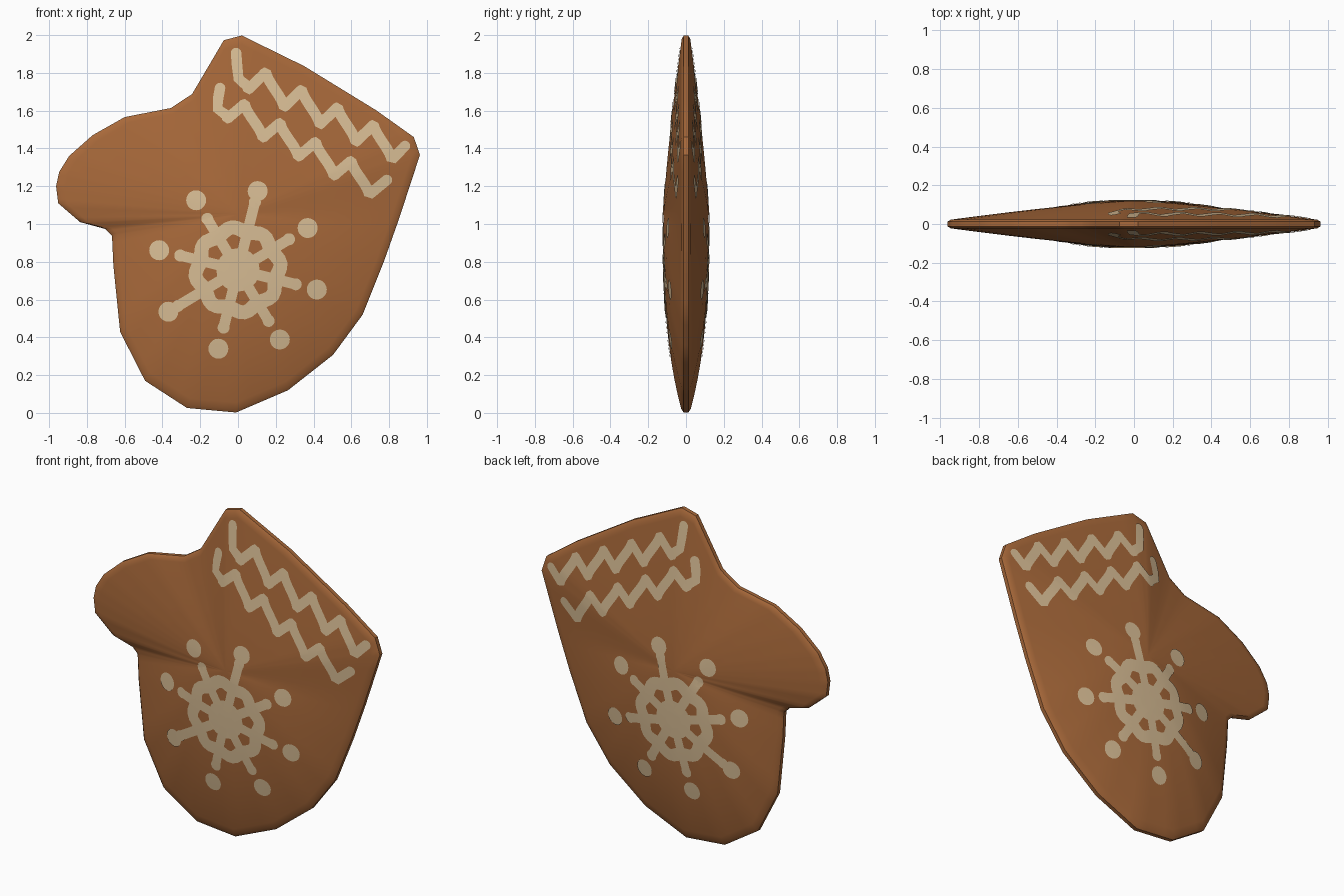
import bpy, bmesh, math
from mathutils import Vector as V

if "Cube" in bpy.data.objects:
    bpy.data.objects.remove(bpy.data.objects["Cube"])

def material(name, col):
    m = bpy.data.materials.new(name)
    m.diffuse_color = (*col, 1)
    m.use_nodes = True
    m.node_tree.nodes["Principled BSDF"].inputs["Base Color"].default_value = m.diffuse_color
    return m

BROWN = material("gingerbread_brown", (0.39, 0.14, 0.042))
CREAM = material("icing_cream", (0.69, 0.51, 0.30))

# mitten outline (x, z), seen from the front
OUTLINE = [V(p) for p in [
    (.02, 1.998), (-.075, 1.973), (-.243, 1.688), (-.355, 1.614), (-.60, 1.566),
    (-.77, 1.47), (-.894, 1.36), (-.947, 1.275), (-.963, 1.2), (-.952, 1.11),
    (-.836, 1.01), (-.704, .974), (-.667, .937), (-.66, .783), (-.624, .429),
    (-.492, .17), (-.27, .026), (-.01, .002), (.265, .12), (.503, .307),
    (.66, .52), (.772, .80), (.852, 1.026), (.963, 1.365), (.931, 1.46),
    (.73, 1.603), (.35, 1.836)]]
MID = V((0, 1.05))
SEGS = [(a - MID, b - a) for a, b in zip(OUTLINE, OUTLINE[1:] + OUTLINE[:1])]

def cross(a, b):
    return a.x * b.y - a.y * b.x

def dome(d, t):
    """Half thickness at ring t (0 middle, 1 edge) in direction d; fuller towards the bottom."""
    down = max(0, -d.y / max(d.length, 1e-6))
    return .02 + .10 * (1 - t ** (1.3 + 1.6 * down))

def half_thickness(p):
    d = p - MID
    for a, e in SEGS:
        k = cross(d, e) / cross(a, e)
        if k > 1e-6:
            s = (d / k - a).dot(e) / e.length_squared
            if -1e-4 <= s <= 1.0001:
                return dome(d, min(k, 1))
    return .12

def finish(bm, name, mat):
    me = bpy.data.meshes.new(name)
    bm.to_mesh(me)
    bm.free()
    me.materials.append(mat)
    ob = bpy.data.objects.new(name, me)
    bpy.context.collection.objects.link(ob)
    bpy.ops.object.select_all(action='DESELECT')
    ob.select_set(True)
    bpy.context.view_layer.objects.active = ob
    bpy.ops.object.shade_smooth_by_angle(angle=math.radians(35))
    return ob

# cookie body: concentric rings from the front middle round to the back middle
bm = bmesh.new()
rim = [a + e * (i / 4) for a, e in SEGS for i in range(4)]
n = len(rim)
inner = [.06, .14, .24, .34, .44, .54, .64, .74, .83, .90, .95, .982]
stations = [(t, -1) for t in inner] + [(1, -1), (1, 1)] + [(t, 1) for t in reversed(inner)]
rings = []
for t, s in stations:
    ring = []
    for d in rim:
        y = .012 if t == 1 else dome(d, t)
        ring.append(bm.verts.new((MID.x + d.x * t, s * y, MID.y + d.y * t)))
    rings.append(ring)
for r, q in zip(rings, rings[1:]):
    for i in range(n):
        j = (i + 1) % n
        bm.faces.new((r[i], r[j], q[j], q[i]))
for ring, s in ((rings[0], -1), (rings[-1], 1)):
    c = bm.verts.new((MID.x, s * .12, MID.y))
    for i in range(n):
        bm.faces.new((c, ring[i], ring[(i + 1) % n]))
bmesh.ops.recalc_face_normals(bm, faces=bm.faces)
finish(bm, "mitten_cookie", BROWN)

# icing helpers: thin plates laid on the dome, on side s (-1 front, 1 back)
def lay(bm, p, s):
    return bm.verts.new((p.x, s * (half_thickness(p) + .005), p.y))

def face(bm, vs, s):
    f = bm.faces.new(vs)
    f.normal_update()
    if f.normal.y * s < 0:
        f.normal_flip()

def strip(bm, pts, width, s, closed=False):
    sides = []
    m = len(pts)
    for i, p in enumerate(pts):
        a = pts[(i - 1) % m] if closed else pts[max(i - 1, 0)]
        b = pts[(i + 1) % m] if closed else pts[min(i + 1, m - 1)]
        d = (b - a).normalized()
        o = V((-d.y, d.x)) * width / 2
        sides.append((lay(bm, p + o, s), lay(bm, p, s), lay(bm, p - o, s)))
    for a, b in zip(sides, sides[1:] + (sides[:1] if closed else [])):
        for k in (0, 1):
            face(bm, (a[k], a[k + 1], b[k + 1], b[k]), s)

def disc(bm, c, r, s, m=20):
    mid = lay(bm, c, s)
    ring = [lay(bm, c + r * V((math.cos(i * math.tau / m), math.sin(i * math.tau / m))), s)
            for i in range(m)]
    for i in range(m):
        face(bm, (mid, ring[i], ring[(i + 1) % m]), s)

def line(a, b, m=8):
    return [a.lerp(b, i / m) for i in range(m + 1)]

# wavy cuff lines: start points, first trough, step per wave, half height, end point
WAVES = {
    "upper": ([(-.01, 1.905), (-.005, 1.84), (.003, 1.77)], V((.053, 1.715)), V((.190, -.0926)), .066, (.884, 1.413)),
    "lower": ([(-.095, 1.72), (-.105, 1.665), (-.108, 1.61)], V((-.058, 1.561)), V((.188, -.1005)), .061, (.788, 1.233)),
}
HUB = V((0, .757))
for side, s in (("front", -1), ("back", 1)):
    for name, (start, trough, step, amp, end) in WAVES.items():
        pts = [V(p) for p in start]
        for i in range(-2, 99):
            u = i / 24
            if u <= 4.05:
                # sideways swing makes the flanks steep
                swing = -.012 * math.sin(2 * math.tau * u)
                pts.append(trough + step * u + V((swing, amp * (1 - math.cos(math.tau * u)))))
        pts += line(pts[-1], V(end), 4)[1:]
        bm = bmesh.new()
        strip(bm, pts, .056, s)
        disc(bm, pts[0], .028, s)
        disc(bm, pts[-1], .028, s)
        finish(bm, f"{name}_wave_{side}", CREAM)

    # snowflake: hub, ring, eight arms and dots
    bm = bmesh.new()
    disc(bm, HUB, .115, s)
    ring = []
    for i in range(64):
        a = math.radians(76) + i * math.tau / 64
        ring.append(HUB + (.215 - .012 * math.cos(8 * a - 8 * math.radians(76))) * V((math.cos(a), math.sin(a))))
    strip(bm, ring, .075, s, True)
    for k in range(8):
        a = math.radians(76 - 45 * k)
        d = V((math.cos(a), math.sin(a)))
        tip = HUB + d * (.37 if k in (0, 5) else .315)
        strip(bm, line(HUB + d * .05, tip), .056, s)
        disc(bm, tip, .032, s)
        disc(bm, HUB + d * .43, .053, s)
    finish(bm, f"snowflake_{side}", CREAM)
